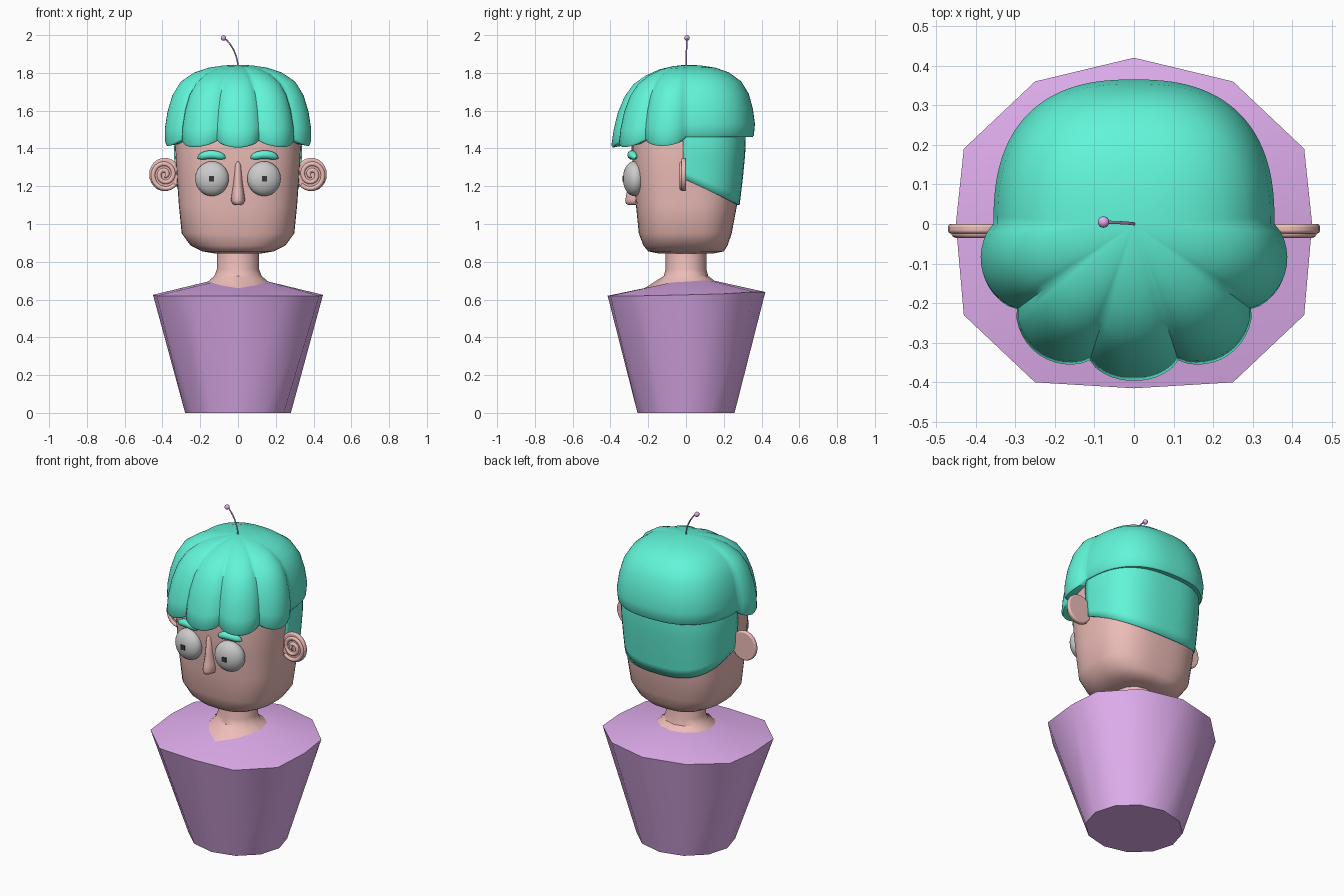
import bpy, bmesh
from math import sin, cos, pi, radians

if "Cube" in bpy.data.objects:
    bpy.data.objects.remove(bpy.data.objects["Cube"])


def material(name, rgb):
    m = bpy.data.materials.new(name)
    m.diffuse_color = (*rgb, 1)
    m.use_nodes = True
    m.node_tree.nodes["Principled BSDF"].inputs["Base Color"].default_value = m.diffuse_color
    return m


SKIN = material("skin", (0.85, 0.51, 0.48))
TEAL = material("teal", (0.12, 0.91, 0.69))
PURPLE = material("purple", (0.76, 0.43, 0.87))
DARK = material("dark", (0.04, 0.04, 0.04))


def finish(name, bm, mat=None, angle=40):
    bmesh.ops.recalc_face_normals(bm, faces=bm.faces[:])
    me = bpy.data.meshes.new(name)
    bm.to_mesh(me)
    bm.free()
    me.shade_smooth()
    me.set_sharp_from_angle(angle=radians(angle))
    ob = bpy.data.objects.new(name, me)
    bpy.context.collection.objects.link(ob)
    if mat:
        me.materials.append(mat)
    return ob


def loft(name, rings, mat, angle=40, closed=True):
    """Skin a list of point rings; closed rings get end caps."""
    bm = bmesh.new()
    vs = [[bm.verts.new(p) for p in ring] for ring in rings]
    n = len(rings[0])
    for a, b in zip(vs, vs[1:]):
        for i in range(n if closed else n - 1):
            j = (i + 1) % n
            bm.faces.new((a[i], a[j], b[j], b[i]))
    if closed:
        bm.faces.new(vs[0])
        bm.faces.new(vs[-1])
    return finish(name, bm, mat, angle)


def squircle(t, rx, front, back, n):
    """Point on a rounded-square outline."""
    c, s = cos(t), sin(t)
    ry = back if s > 0 else front
    k = (abs(c) ** n + abs(s) ** n) ** (-1 / n)
    return rx * c * k, ry * s * k


def tube(name, pts, radius, mat, radii=None, spline='POLY'):
    cu = bpy.data.curves.new(name, 'CURVE')
    cu.dimensions = '3D'
    cu.bevel_depth = radius
    cu.bevel_resolution = 3
    cu.use_fill_caps = True
    sp = cu.splines.new(spline)
    sp.points.add(len(pts) - 1)
    for i, p in enumerate(pts):
        sp.points[i].co = (*p, 1)
        sp.points[i].radius = radii[i] if radii else 1
    cu.materials.append(mat)
    ob = bpy.data.objects.new(name, cu)
    bpy.context.collection.objects.link(ob)
    return ob


def lerp(table, x):
    for (x0, *a), (x1, *b) in zip(table, table[1:]):
        if x <= x1:
            f = (x - x0) / (x1 - x0)
            return [p + (q - p) * f for p, q in zip(a, b)]
    return table[-1][1:]


# Torso: twelve-sided, flaring from base to shoulders, then in to a V neckline
half = [(0, -.415, .62), (.25, -.40, .62), (.43, -.23, .62), (.45, 0, .625),
        (.43, .19, .63), (.25, .36, .64), (0, .42, .64)]
neck_half = [(0, -.22, .66), (.09, -.15, .675), (.14, -.08, .69), (.16, 0, .695),
             (.14, .08, .70), (.08, .13, .70), (0, .15, .70)]


def mirrored(pts):
    return pts + [(-x, y, z) for x, y, z in pts[-2:0:-1]]


shoulders, neckline = mirrored(half), mirrored(neck_half)
base = [(.28 * sin(i * pi / 6), -.257 * cos(i * pi / 6), 0) for i in range(12)]
loft("shirt", [base, shoulders, neckline], PURPLE, 60)

# Neck: column that flares to fill the neckline
column = [[(.112 * sin(i * pi / 6), -.108 * cos(i * pi / 6), z) for i in range(12)]
          for z in (.90, .76)]
flare = [(.125 * sin(i * pi / 6), -.118 * cos(i * pi / 6), .725) for i in range(12)]
loft("neck", column + [flare, neckline], SKIN, 35)

# Head: rounded box, wider at the crown   (z, half width, front, back)
HEAD = [(.845, .13, .15, .15), (.855, .19, .20, .20), (.885, .25, .225, .22),
        (.95, .298, .25, .242), (1.10, .313, .265, .27), (1.25, .324, .278, .288),
        (1.40, .333, .288, .302), (1.60, .32, .28, .30), (1.70, .26, .23, .25)]
ANG = [2 * pi * i / 48 for i in range(48)]
loft("head", [[(*squircle(t, rx, f, b, 2.8), z) for t in ANG]
              for z, rx, f, b in HEAD], SKIN, 60)

# Cropped back hair: thin shell hugging the rear of the head
rows = []
for k in range(9):
    row = []
    for i in range(33):
        t = pi * i / 32
        y0 = squircle(t, .32, .27, .28, 2.8)[1]
        z = 1.52 + (1.24 - .50 * y0 - 1.52) * k / 8
        rx, f, b = lerp(HEAD, z)
        x, y = squircle(t, rx + .008, f, b + .014, 2.8)
        row.append((x, y - .015 * (1 - sin(t)), z))
    rows.append(row)
crop = loft("cropped_back_hair", rows, TEAL, 40, closed=False)
sol = crop.modifiers.new("thickness", 'SOLIDIFY')
sol.thickness = .02
sol.offset = -1

# Bowl hair: smooth at the back, five scalloped lobes in front
SIDE = [(.03, 1.842), (.2, 1.84), (.42, 1.828), (.62, 1.803), (.8, 1.755), (.91, 1.69),
        (.97, 1.61), (1, 1.53), (.985, 1.47), (.965, 1.46)]
FRONT = [(.03, 1.842), (.18, 1.835), (.36, 1.818), (.54, 1.785), (.7, 1.74), (.82, 1.675),
         (.91, 1.59), (.965, 1.5), (.995, 1.42), (.975, 1.41)]
rings = []
for k, ((rs, zs), (rf, zf)) in enumerate(zip(SIDE, FRONT)):
    ring = []
    for i in range(120):
        t = 2 * pi * i / 120
        x, y = squircle(t, .355, .355, .365, 2.5)
        r, z = rs, zs
        if i > 60:
            w = -sin(t)
            lobe = abs(sin(5 * t)) ** .75
            rad = .355 + .015 * abs(sin(2 * t)) + .042 * lobe
            x, y = rad * cos(t), rad * sin(t)
            r, z = rs + (rf - rs) * w, zs + (zf - zs) * w
            if k >= 5:
                end = SIDE[-1][1] + (FRONT[-1][1] - SIDE[-1][1]) * w
                goal = 1.452 - .035 * lobe - .012 * w
                z += (goal - end) * (k - 4) / 5
        ring.append((x * r, y * r, z))
    rings.append(ring)
rings.append([(x * .7, y * .7, z + .02) for x, y, z in rings[-1]])
loft("bowl_hair", rings, TEAL, 50)

# Nose: narrow bridge widening to a rounded tip   (z, half width, front y)
NOSE = [(1.33, .008, -.288), (1.315, .018, -.297), (1.22, .025, -.303), (1.16, .034, -.315),
        (1.125, .038, -.322), (1.108, .03, -.318), (1.10, .015, -.305)]
loft("nose", [[(w * cos(2 * pi * i / 16), -.26 + (.26 + f) * -sin(2 * pi * i / 16)
                if sin(2 * pi * i / 16) < 0 else -.26 + (f + .26) * sin(2 * pi * i / 16) * -.5, z)
               for i in range(16)] for z, w, f in
              [(z, w, f) for z, w, f in NOSE]], SKIN, 60)

for s, side in ((1, "left"), (-1, "right")):
    # Eyes and pupils
    bm = bmesh.new()
    bmesh.ops.create_uvsphere(bm, u_segments=32, v_segments=16, radius=1)
    eye = finish(side + "_eye", bm)
    eye.scale = (.09, .058, .092)
    eye.location = (s * .138, -.275, 1.24)
    eye.rotation_euler = (0, 0, s * .15)
    bm = bmesh.new()
    bmesh.ops.create_cube(bm, size=.028)
    pupil = finish(side + "_pupil", bm, DARK)
    pupil.location = (s * .14, -.323, 1.24)

    # Eyebrows: tapered arches
    brow = []
    for i in range(13):
        u = i / 6 - 1
        brow.append((s * (.14 + .073 * u), -.287 + .012 * u * u + .008 * u,
                     1.367 - .018 * u * u))
    tube(side + "_eyebrow", brow, .023, TEAL,
         [max(.15, (1 - abs(i / 6 - 1) ** 3) ** .5) for i in range(13)])

    # Ears: flat disc with a spiral ridge on the front
    bm = bmesh.new()
    bmesh.ops.create_cone(bm, cap_ends=True, segments=24, radius1=.082, radius2=.082, depth=.024)
    ear = finish(side + "_ear", bm, SKIN)
    ear.rotation_euler = (pi / 2, 0, 0)
    ear.scale = (1, 1.08, 1)
    ear.location = (s * .388, -.012, 1.262)
    bev = ear.modifiers.new("rounding", 'BEVEL')
    bev.width = .008
    bev.segments = 3
    spiral = []
    for i in range(73):
        a = 2 * pi * 2.1 * i / 72
        r = .074 - .068 * i / 72
        spiral.append((s * (.388 + r * cos(a - 2.4)), -.023, 1.262 + 1.06 * r * sin(a - 2.4)))
    tube(side + "_ear_spiral", spiral, .012, SKIN)

# Antenna: bent stalk with a ball
stalk = [(-.075 * u ** 1.8, .005 * u, 1.83 + .155 * (1 - (1 - u) ** 1.2))
         for u in [i / 12 for i in range(13)]]
tube("antenna_stalk", stalk, .004, PURPLE)
bm = bmesh.new()
bmesh.ops.create_icosphere(bm, subdivisions=2, radius=.015)
ball = finish("antenna_ball", bm, PURPLE)
ball.location = (-.077, .005, 1.985)
